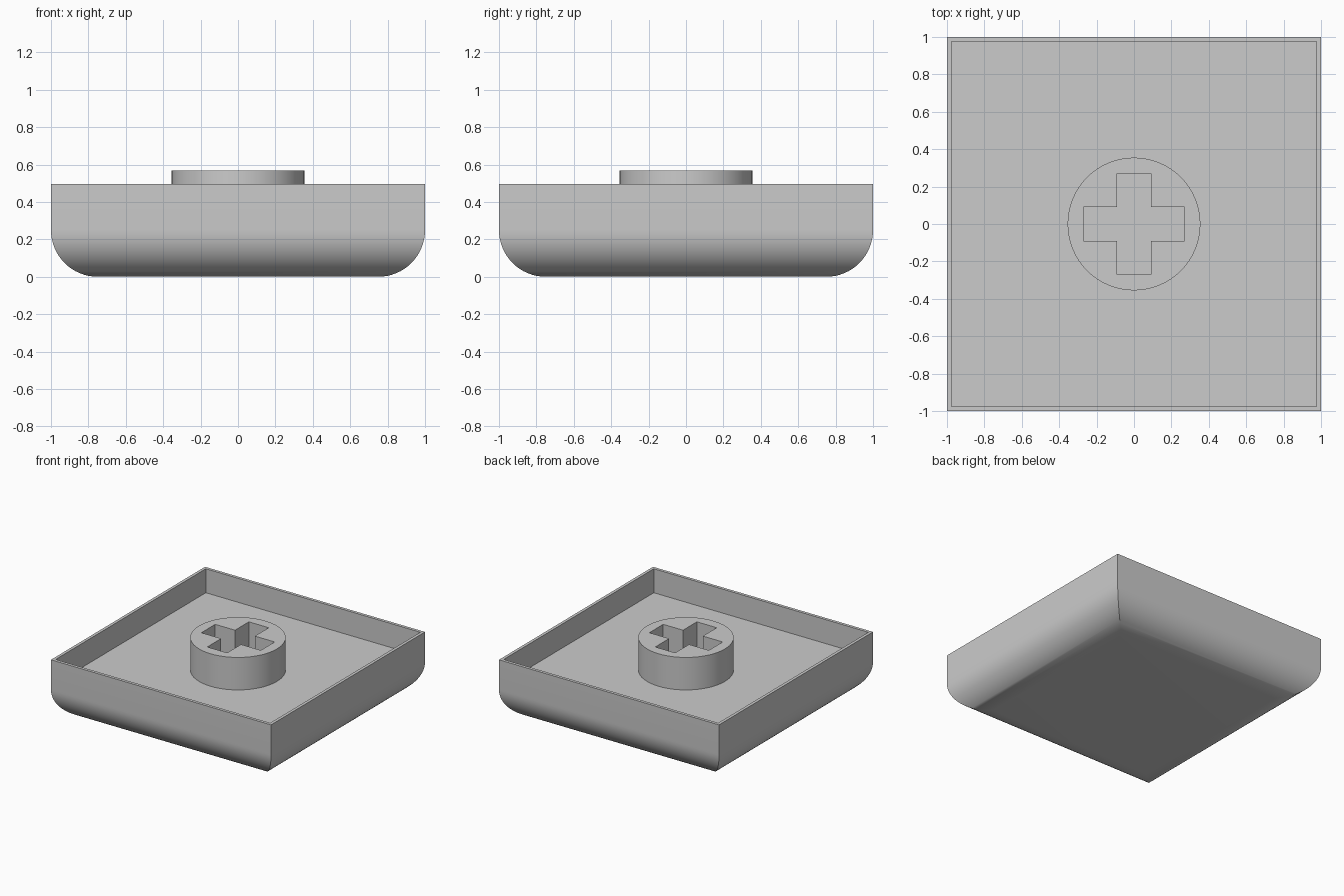
import bpy, bmesh, math

if "Cube" in bpy.data.objects:
    bpy.data.objects.remove(bpy.data.objects["Cube"])

FLOOR, RIM, STEM_TOP = 0.30, 0.497, 0.567
RADIUS = 0.25          # rounding of the lower edges
INNER = 0.975          # half width of the cavity

grey = bpy.data.materials.new("light_grey")
grey.diffuse_color = (0.6, 0.6, 0.6, 1)
grey.use_nodes = True
grey.node_tree.nodes["Principled BSDF"].inputs["Base Color"].default_value = grey.diffuse_color


def finish(bm, name):
    bmesh.ops.recalc_face_normals(bm, faces=bm.faces)
    mesh = bpy.data.meshes.new(name)
    bm.to_mesh(mesh)
    bm.free()
    mesh.materials.append(grey)
    ob = bpy.data.objects.new(name, mesh)
    bpy.context.collection.objects.link(ob)
    bpy.ops.object.select_all(action='DESELECT')
    ob.select_set(True)
    bpy.context.view_layer.objects.active = ob
    bpy.ops.object.shade_smooth_by_angle(angle=math.radians(30))
    return ob


# Shell: square rings following a rounded profile, over the rim, down to the floor
steps = 16
profile = []
for i in range(steps + 1):
    a = math.pi / 2 * i / steps
    profile.append((1 - RADIUS + RADIUS * math.sin(a), RADIUS - RADIUS * math.cos(a)))
profile += [(1, RIM), (INNER, RIM), (INNER, FLOOR)]

bm = bmesh.new()
rings = [[bm.verts.new((sx * w, sy * w, z))
          for sx, sy in ((-1, -1), (1, -1), (1, 1), (-1, 1))] for w, z in profile]
for low, high in zip(rings, rings[1:]):
    for k in range(4):
        n = (k + 1) % 4
        bm.faces.new((low[k], low[n], high[n], high[k]))
bm.faces.new(rings[0][::-1])
bm.faces.new(rings[-1])
finish(bm, "cap_shell")

# Stem: round post with a cross-shaped socket
L, W = 0.27, 0.09
arm = [(W, W), (W, L), (-W, L)]
cross = []
for q in range(4):
    c, s = (1, 0, -1, 0)[q], (0, 1, 0, -1)[q]
    cross += [(x * c - y * s, x * s + y * c) for x, y in arm]
# the last point of each arm leads to the next inner corner
circle = [(0.355 * math.cos(math.tau * i / 64), 0.355 * math.sin(math.tau * i / 64))
          for i in range(64)]

bm = bmesh.new()
outline = []
for loop in (circle, cross):
    vs = [bm.verts.new((x, y, STEM_TOP)) for x, y in loop]
    outline += [bm.edges.new((v, vs[(i + 1) % len(vs)])) for i, v in enumerate(vs)]
bmesh.ops.triangle_fill(bm, edges=outline, use_beauty=True, use_dissolve=False)
walls = bmesh.ops.extrude_edge_only(bm, edges=outline)
for v in walls["geom"]:
    if isinstance(v, bmesh.types.BMVert):
        v.co.z = FLOOR
finish(bm, "stem")
